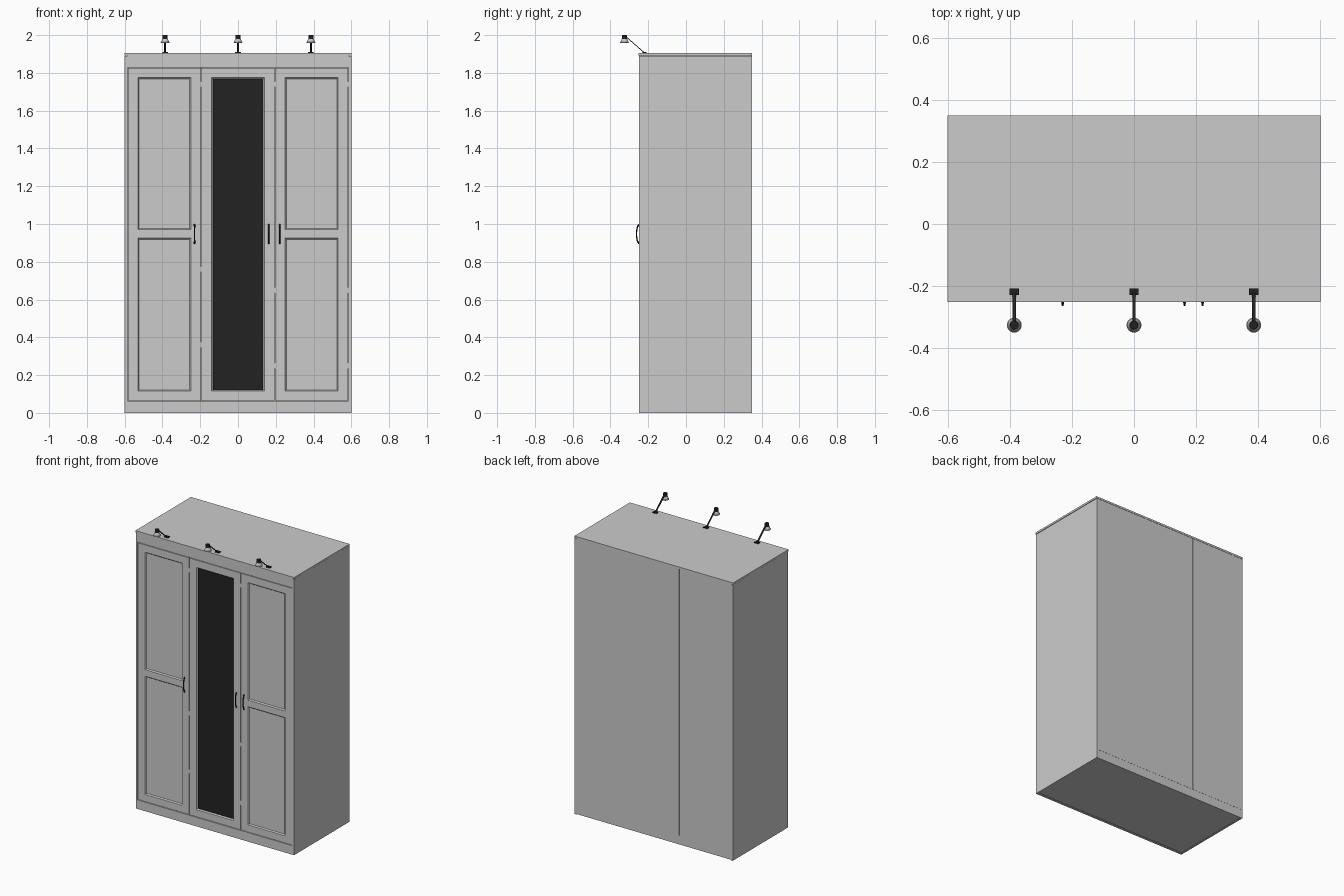
import bpy, bmesh, math
from mathutils import Vector

if "Cube" in bpy.data.objects:
    bpy.data.objects.remove(bpy.data.objects["Cube"])


def material(name, rgb):
    m = bpy.data.materials.new(name)
    m.diffuse_color = (*rgb, 1)
    m.use_nodes = True
    m.node_tree.nodes["Principled BSDF"].inputs["Base Color"].default_value = m.diffuse_color
    return m


BLACK = material("black_metal", (0.015, 0.015, 0.015))
MIRROR = material("dark_mirror", (0.016, 0.016, 0.016))


def finish(name, bm, mats=()):
    me = bpy.data.meshes.new(name)
    bmesh.ops.recalc_face_normals(bm, faces=bm.faces)
    bm.to_mesh(me)
    bm.free()
    ob = bpy.data.objects.new(name, me)
    bpy.context.collection.objects.link(ob)
    for m in mats:
        me.materials.append(m)
    return ob


def box(name, x, y, z, mats=()):
    bm = bmesh.new()
    bmesh.ops.create_cube(bm, size=1)
    for v in bm.verts:
        v.co = [(a + b) / 2 + c * (b - a) for (a, b), c in zip((x, y, z), v.co)]
    return finish(name, bm, mats)


def door(name, cx, w, zs, mirrored=False):
    """Slab with sunken panels; zs lists the rail and panel heights."""
    bm = bmesh.new()
    xs = [cx - w / 2, cx - 0.14, cx + 0.14, cx + w / 2]
    grid = [[bm.verts.new((x, -0.25, z)) for x in xs] for z in zs]
    panels = []
    for j in range(len(zs) - 1):
        for i in range(3):
            f = bm.faces.new((grid[j][i], grid[j][i + 1], grid[j + 1][i + 1], grid[j + 1][i]))
            if i == 1 and j % 2 == 1:
                panels.append(f)
    bm.normal_update()
    # stepped moulding, then the sunken panel
    bmesh.ops.inset_individual(bm, faces=panels, thickness=0.003, depth=-0.004)
    bmesh.ops.inset_individual(bm, faces=panels, thickness=0.006, depth=-0.004)
    if mirrored:
        for f in panels:
            f.material_index = 1
    # door thickness and back
    rim = [e for e in bm.edges if e.is_boundary]
    new = bmesh.ops.extrude_edge_only(bm, edges=rim)["geom"]
    bmesh.ops.translate(bm, vec=(0, 0.018, 0), verts=[g for g in new if isinstance(g, bmesh.types.BMVert)])
    bmesh.ops.holes_fill(bm, edges=[e for e in bm.edges if e.is_boundary], sides=0)
    return finish(name, bm, (None, MIRROR) if mirrored else ())


def lathe(name, profile, loc, mats=(), steps=24):
    bm = bmesh.new()
    vs = [bm.verts.new((r, 0, z)) for r, z in profile]
    es = [bm.edges.new(p) for p in zip(vs, vs[1:])]
    bmesh.ops.spin(bm, geom=vs + es, cent=(0, 0, 0), axis=(0, 0, 1), angle=2 * math.pi, steps=steps)
    bmesh.ops.remove_doubles(bm, verts=bm.verts, dist=1e-5)
    ob = finish(name, bm, mats)
    ob.location = loc
    bpy.context.view_layer.objects.active = ob
    ob.select_set(True)
    bpy.ops.object.shade_smooth_by_angle()
    ob.select_set(False)
    return ob


# carcass
for s, side in ((-1, "left"), (1, "right")):
    box(side + "_side", sorted((s * 0.586, s * 0.6)), (-0.25, 0.35), (0, 1.89))
box("top_board", (-0.602, 0.602), (-0.252, 0.35), (1.892, 1.905))
box("top_rail", (-0.586, 0.586), (-0.25, -0.232), (1.829, 1.892))
box("plinth", (-0.586, 0.586), (-0.25, -0.232), (0, 0.062))
box("bottom_board", (-0.586, 0.586), (-0.232, 0.347), (0.002, 0.062))
box("divider", (-0.201, -0.187), (-0.228, 0.339), (0.062, 1.892))
box("back_panel_narrow", (-0.586, -0.196), (0.339, 0.348), (0.062, 1.892))
box("back_panel_wide", (-0.192, 0.586), (0.339, 0.348), (0.062, 1.892))

# doors
SPLIT = [0.066, 0.115, 0.925, 0.97, 1.775, 1.825]
door("left_door", -0.39, 0.386, SPLIT)
door("right_door", 0.39, 0.386, SPLIT)
door("mirror_door", 0, 0.386, [0.066, 0.115, 1.775, 1.825], True)

# hinges in the door gaps
for x, heights in ((-0.195, (0.36, 0.76, 1.74)), (0.195, (0.25, 0.65, 1.74)), (0.5845, (0.25, 0.65, 1.74))):
    for z in heights:
        box("hinge", (x - 0.002, x + 0.002), (-0.248, -0.225), (z - 0.015, z + 0.015))

# bowed handles with wider feet
for x in (-0.23, 0.163, 0.221):
    cu = bpy.data.curves.new("handle", "CURVE")
    cu.dimensions = "3D"
    cu.bevel_depth = 0.004
    cu.bevel_resolution = 2
    cu.use_fill_caps = True
    sp = cu.splines.new("POLY")
    sp.points.add(12)
    for i, p in enumerate(sp.points):
        a = math.pi * i / 12
        p.co = (x, -0.247 - 0.015 * math.sin(a), 0.947 - 0.049 * math.cos(a), 1)
        p.radius = 0.8 + 0.5 * abs(math.cos(a)) ** 4
    cu.materials.append(BLACK)
    bpy.context.collection.objects.link(bpy.data.objects.new("handle", cu))

# lamps: foot, sloping flat arm, cap and shade
for x in (-0.386, 0, 0.386):
    box("lamp_foot", (x - 0.015, x + 0.015), (-0.229, -0.208), (1.905, 1.911), (BLACK,))
    a, b = Vector((x, -0.222, 1.908)), Vector((x, -0.318, 1.992))
    arm = box("lamp_arm", (-0.005, 0.005), (-0.002, 0.002), (0, (b - a).length), (BLACK,))
    arm.location = a
    arm.rotation_euler.x = math.atan2(a.y - b.y, b.z - a.z)
    lathe("lamp_cap", [(0, 1.978), (0.014, 1.978), (0.014, 1.999), (0.013, 2.0), (0, 2.0)],
          (x, -0.326, 0), (BLACK,))
    lathe("lamp_shade", [(0, 1.98), (0.015, 1.98), (0.021, 1.963), (0.024, 1.961), (0.024, 1.957),
                         (0.02, 1.957), (0.013, 1.976), (0, 1.976)], (x, -0.326, 0))
